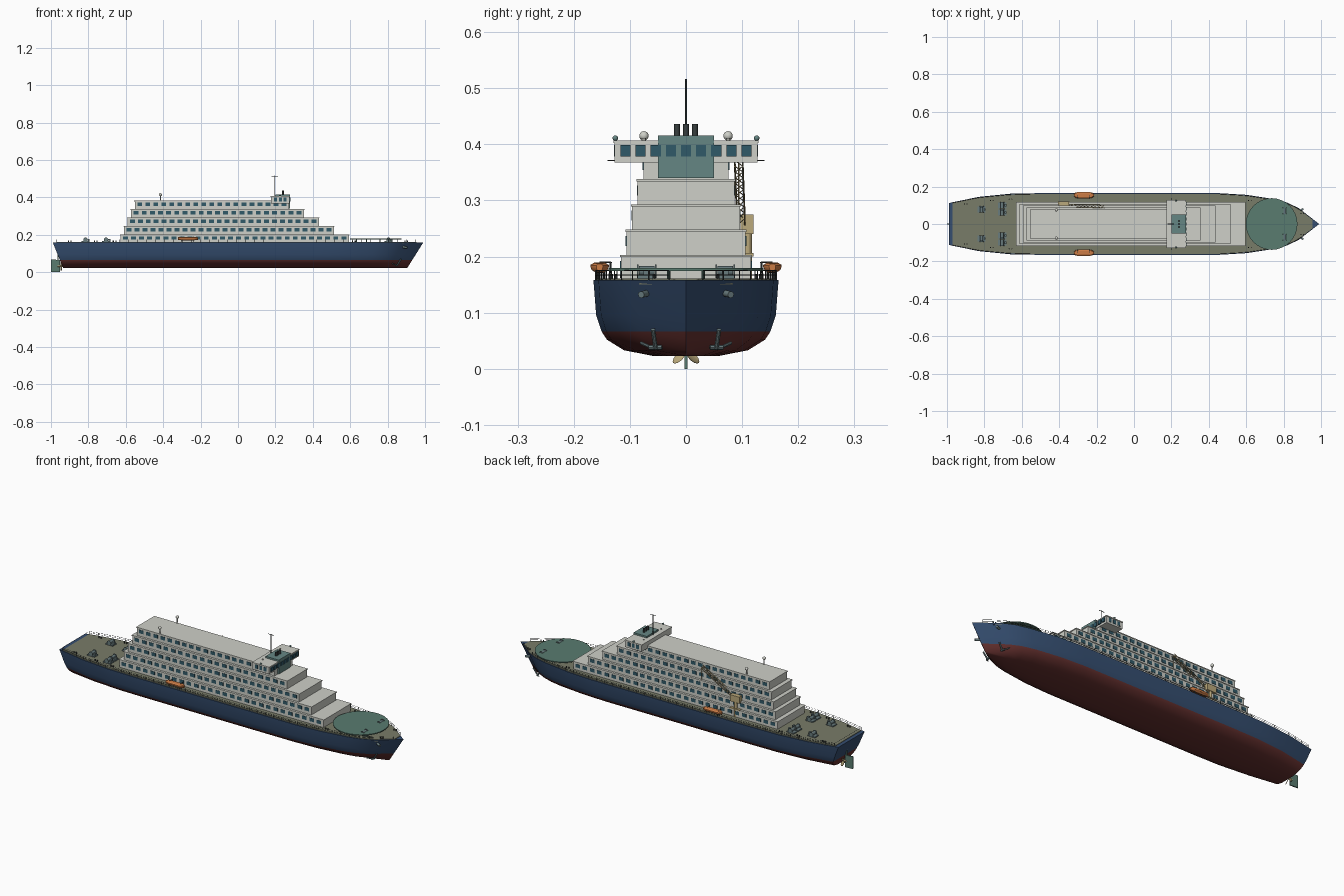
import bpy, bmesh, math
from mathutils import Vector, Matrix

if "Cube" in bpy.data.objects:
    bpy.data.objects.remove(bpy.data.objects["Cube"])

COL = dict(navy=(.035, .075, .16), red=(.13, .03, .028), deck=(.19, .2, .14), white=(.62, .63, .58),
           glass=(.03, .1, .14), teal=(.13, .24, .23), green=(.1, .2, .16), orange=(.6, .2, .06),
           tan=(.5, .4, .2), dark=(.04, .05, .05), steel=(.14, .2, .21))
MATS = {}
for k, c in COL.items():
    MATS[k] = bpy.data.materials.new(k)
    MATS[k].diffuse_color = (*c, 1)


class Part:
    """Collects primitives into one mesh object."""
    def __init__(self, name, *mats):
        self.name, self.mats, self.bm = name, mats, bmesh.new()

    def box(self, x0, x1, y0, y1, z0, z1):
        m = Matrix.Translation(((x0 + x1) / 2, (y0 + y1) / 2, (z0 + z1) / 2))
        bmesh.ops.create_cube(self.bm, size=1, matrix=m @ Matrix.Diagonal((x1 - x0, y1 - y0, z1 - z0, 1)))

    def rod(self, a, b, r, n=6):
        a, b = Vector(a), Vector(b)
        m = Matrix.Translation((a + b) / 2) @ (b - a).to_track_quat('Z', 'Y').to_matrix().to_4x4()
        bmesh.ops.create_cone(self.bm, cap_ends=True, segments=n, radius1=r, radius2=r, depth=(b - a).length, matrix=m)

    def ball(self, p, r, s=(1, 1, 1), n=12):
        bmesh.ops.create_uvsphere(self.bm, u_segments=n, v_segments=n // 2 + 1, radius=r,
                                  matrix=Matrix.Translation(p) @ Matrix.Diagonal((*s, 1)))

    def loft(self, rings, cap_end=True):
        vs = [[self.bm.verts.new(p) for p in r] for r in rings]
        n = len(vs[0])
        for a, b in zip(vs, vs[1:]):
            for i in range(n):
                self.bm.faces.new((a[i], a[(i + 1) % n], b[(i + 1) % n], b[i]))
        self.bm.faces.new(vs[0])
        if cap_end:
            self.bm.faces.new(vs[-1])

    def done(self, smooth=0, pick=None):
        if smooth and pick:
            bmesh.ops.remove_doubles(self.bm, verts=self.bm.verts, dist=1e-5)
        bmesh.ops.recalc_face_normals(self.bm, faces=self.bm.faces)
        if pick:
            for f in self.bm.faces:
                f.material_index = pick(f)
        me = bpy.data.meshes.new(self.name)
        self.bm.to_mesh(me)
        self.bm.free()
        ob = bpy.data.objects.new(self.name, me)
        bpy.context.collection.objects.link(ob)
        for m in self.mats:
            me.materials.append(MATS[m])
        if smooth:
            bpy.ops.object.select_all(action='DESELECT')
            ob.select_set(True)
            bpy.context.view_layer.objects.active = ob
            bpy.ops.object.shade_smooth_by_angle(angle=math.radians(smooth))
        return ob


# Plan of the deck edge: (x, half width)
PLAN = [(-.99, .112), (-.83, .145), (-.66, .162), (-.5, .165), (.45, .165), (.6, .156),
        (.75, .133), (.82, .114), (.88, .085), (.99, 0)]


def half(x):
    for (a, wa), (b, wb) in zip(PLAN, PLAN[1:]):
        if x <= b:
            return wa + (wb - wa) * (x - a) / (b - a)
    return 0


# Hull: raked stem and transom, red below the waterline
SECT = [(0, .023), (.36, .023), (.67, .033), (.855, .052), (.91, .066), (.97, .095), (1, .158)]
rings = []
for x, w in PLAN:
    side = []
    for f, z in SECT:
        t, k = (x + .99) / 1.98, (z - .023) / .135
        x0, x1 = -.935 - .055 * k, .905 + .085 * k
        side.append((x0 + (x1 - x0) * t, w * f, z))
    rings.append([(a, -b, c) for a, b, c in side[:0:-1]] + side)
hull = Part('hull', 'navy', 'red')
hull.loft(rings, cap_end=False)
tr = [f for f in hull.bm.faces if len(f.verts) > 4]
bmesh.ops.bisect_plane(hull.bm, geom=tr + list({e for f in tr for e in f.edges}) + list({v for f in tr for v in f.verts}),
                       plane_co=(0, 0, .066), plane_no=(0, 0, 1))
hull.done(35, lambda f: int(f.calc_center_median().z < .066))

# Main deck plate
deck = Part('main_deck', 'deck')
edge = [(-.97, half(-.97) * .97)] + [(x, w * .97) for x, w in PLAN[1:-1]] + [(.955, half(.955) * .8)]
loop = edge + [(x, -y) for x, y in edge[::-1]]
deck.loft([[(x, y, z) for x, y in loop] for z in (.15, .1605)])
deck.done()

# Deck railing with posts
rail = Part('deck_railing', 'dark')
xs = [-.97 + .048 * i for i in range(41)]
for s in (1, -1):
    pts = [Vector((x, s * half(x) * .975, .158)) for x in xs]
    for p in pts:
        rail.rod(p, p + Vector((0, 0, .017)), .001, 4)
    for h in (.009, .017):
        for a, b in zip(pts, pts[1:]):
            rail.rod(a + Vector((0, 0, h)), b + Vector((0, 0, h)), .0008, 4)
rail.rod((-.97, -.11, .175), (-.97, .11, .175), .0008, 4)
rail.done()

# Stepped superstructure, roof slabs and cabin windows
house, glass = Part('superstructure', 'white'), Part('cabin_windows', 'glass')
TIERS = [(-.632, .596, .118), (-.612, .516, .108), (-.594, .436, .098), (-.575, .356, .088), (-.555, .275, .078)]
for i, (x0, x1, w) in enumerate(TIERS):
    z = .158 + .045 * i
    house.box(x0 + .003, x1 - .003, -w + .002, w - .002, z, z + .041)
    house.box(x0, x1, -w, w, z + .041, z + .045)
    n = int((x1 - x0 - .04) / .043)
    step = (x1 - x0 - .06) / n
    for j in range(n + 1):
        cx = x0 + .03 + j * step
        for s in (1, -1):
            y = s * (w - .002)
            glass.box(cx - .013, cx + .013, y - .0015, y + .0015, z + .016, z + .034)
house.done()

# Bridge with wings, wheelhouse block and front windows
bridge = Part('bridge', 'white')
bridge.box(.177, .275, -.127, .127, .368, .405)
bridge.box(.174, .277, -.129, .129, .402, .407)
bridge.done()
wheel = Part('wheelhouse_block', 'teal')
wheel.box(.2, .279, -.05, .05, .34, .416)
wheel.done()
for j in range(-4, 5):
    y = j * .027
    glass.box(.272, .281, y - .009, y + .009, .378, .399)
for s in (1, -1):
    for x in (.2, .226, .252):
        glass.box(x - .008, x + .008, s * .127 - .0015, s * .127 + .0015, .378, .399)
glass.done()

# Exhaust pipes and mast
pipes = Part('exhaust_pipes', 'dark')
for y in (-.016, 0, .016):
    pipes.rod((.24, y, .41), (.24, y, .436), .005, 12)
pipes.done(40)
mast = Part('mast', 'dark')
mast.rod((.197, 0, .4), (.197, 0, .516), .002, 8)
mast.rod((.18, 0, .513), (.214, 0, .513), .0016)
for s in (1, -1):
    mast.rod((.2, s * .12, .371), (.2, s * .14, .371), .001)
mast.done()

# Satellite domes and bridge wing lamps
domes, lamps = Part('satellite_domes', 'white'), Part('wing_lamps', 'teal')
for s in (1, -1):
    domes.rod((-.415, s * .072, .38), (-.415, s * .075, .41), .003)
    domes.ball((-.415, s * .075, .415), .0085)
    domes.rod((.2, s * .075, .405), (.2, s * .075, .411), .004)
    lamps.rod((.225, s * .126, .404), (.225, s * .126, .41), .0015)
    lamps.ball((.225, s * .126, .411), .005)
domes.done(40)
lamps.done(40)

# Round bow platform on stanchions
pad = Part('bow_platform', 'green')
pad.rod((.736, 0, .1745), (.736, 0, .1795), .138, 32)
for i in range(8):
    a = math.tau * (i + .5) / 8
    x, y = .725 + .1 * math.cos(a), .08 * math.sin(a)
    pad.rod((x, y, .158), (x, y, .176), .003)
pad.done(40)

# Lifeboats with davits
boats, davits = Part('lifeboats', 'orange'), Part('davits', 'dark')
BOAT = [(-.4, -.009), (.4, -.009), (.85, -.004), (1, .002), (1, .005), (.6, .009), (-.6, .009), (-1, .005), (-1, .002), (-.85, -.004)]
for s in (1, -1):
    boats.loft([[(-.268 + dx, s * .154 + .0165 * k * y, .18 + z * (.6 + .4 * k)) for y, z in BOAT]
                for dx, k in ((-.054, .35), (-.046, .8), (-.034, 1), (.034, 1), (.046, .8), (.054, .35))])
    for x in (-.3, -.236):
        for y in (.146, .16):
            davits.rod((x, s * y, .156), (x, s * y, .175), .0018)
        davits.rod((x, s * .137, .158), (x, s * .134, .19), .0018)
        davits.rod((x, s * .134, .19), (x, s * .154, .19), .0015)
boats.done(30)
davits.done()

# Deck crane: pedestal, cab and lattice boom
crane = Part('crane_body', 'tan')
crane.rod((-.375, .109, .158), (-.375, .109, .245), .009, 12)
crane.box(-.405, -.345, .085, .12, .2, .206)
crane.box(-.403, -.347, .097, .12, .24, .275)
crane.done(30)
boom = Part('crane_boom', 'tan')
A, B = Vector((-.35, .098, .262)), Vector((-.16, .094, .366))
up = Vector((-.48, 0, .88)) * .006
corners = [up * a + Vector((0, b * .007, 0)) for a, b in ((1, 1), (1, -1), (-1, -1), (-1, 1))]
N = 10
for k, c in enumerate(corners):
    boom.rod(A + c, B + c, .0016)
    d = corners[(k + 1) % 4]
    for i in range(N):
        p, q = A.lerp(B, i / N), A.lerp(B, (i + 1) / N)
        boom.rod(p + c, q + d, .001, 4)
boom.rod(B, B - Vector((0, 0, .075)), .0012, 4)
boom.done()

# Mooring winches and bollards
winch, boll = Part('mooring_winches', 'steel'), Part('bollards', 'dark')
for s in (1, -1):
    for x, y in ((-.815, .078), (-.705, .1), (-.705, .062), (.805, .07)):
        y *= s
        winch.box(x - .022, x + .022, y - .016, y + .016, .158, .166)
        winch.rod((x, y - .014, .174), (x, y + .014, .174), .009, 12)
        for e in (-.016, .016):
            winch.rod((x, y + e - .0015, .174), (x, y + e + .0015, .174), .012, 12)
        winch.box(x + .012, x + .022, y - .006, y + .006, .165, .179)
    for x in (-.9, -.76, -.66, .62, .9):
        for d in (-.007, .007):
            boll.rod((x + d, s * half(x) * .82, .158), (x + d, s * half(x) * .82, .169), .003, 8)
winch.done(40)
boll.done(40)

# Anchors and hawse pipes at the bow
anchor = Part('anchors', 'steel')
for s in (1, -1):
    anchor.rod((.85, s * .054, .036), (.872, s * .059, .07), .004, 8)
    anchor.rod((.85, s * .043, .038), (.845, s * .066, .038), .0045, 8)
    anchor.rod((.845, s * .062, .038), (.825, s * .08, .046), .003, 8)
    anchor.rod((.88, s * .068, .135), (.905, s * .08, .132), .006, 10)
anchor.done(40)

# Propeller and rudder
prop = Part('propeller', 'tan')
prop.rod((-.965, 0, .033), (-.925, 0, .033), .005, 12)
for i in range(4):
    a = math.tau * (i + .5) / 4
    m = Matrix.Translation((-.945, 0, .033)) @ Matrix.Rotation(a, 4, 'X') @ Matrix.Translation((0, 0, .017)) \
        @ Matrix.Rotation(.6, 4, 'Z') @ Matrix.Diagonal((.12, .55, 1, 1))
    bmesh.ops.create_uvsphere(prop.bm, u_segments=10, v_segments=7, radius=.015, matrix=m)
prop.done(40)
rudder = Part('rudder', 'green')
rudder.loft([[(-1, y, .002), (-.952, y, 0), (-.952, y, .066), (-1, y, .068)] for y in (-.003, .003)])
rudder.rod((-.962, 0, .05), (-.962, 0, .1), .003, 8)
rudder.done()

for m in bpy.data.materials:
    if m.users and not m.is_grease_pencil:
        m.use_nodes = True
        m.node_tree.nodes["Principled BSDF"].inputs["Base Color"].default_value = m.diffuse_color
